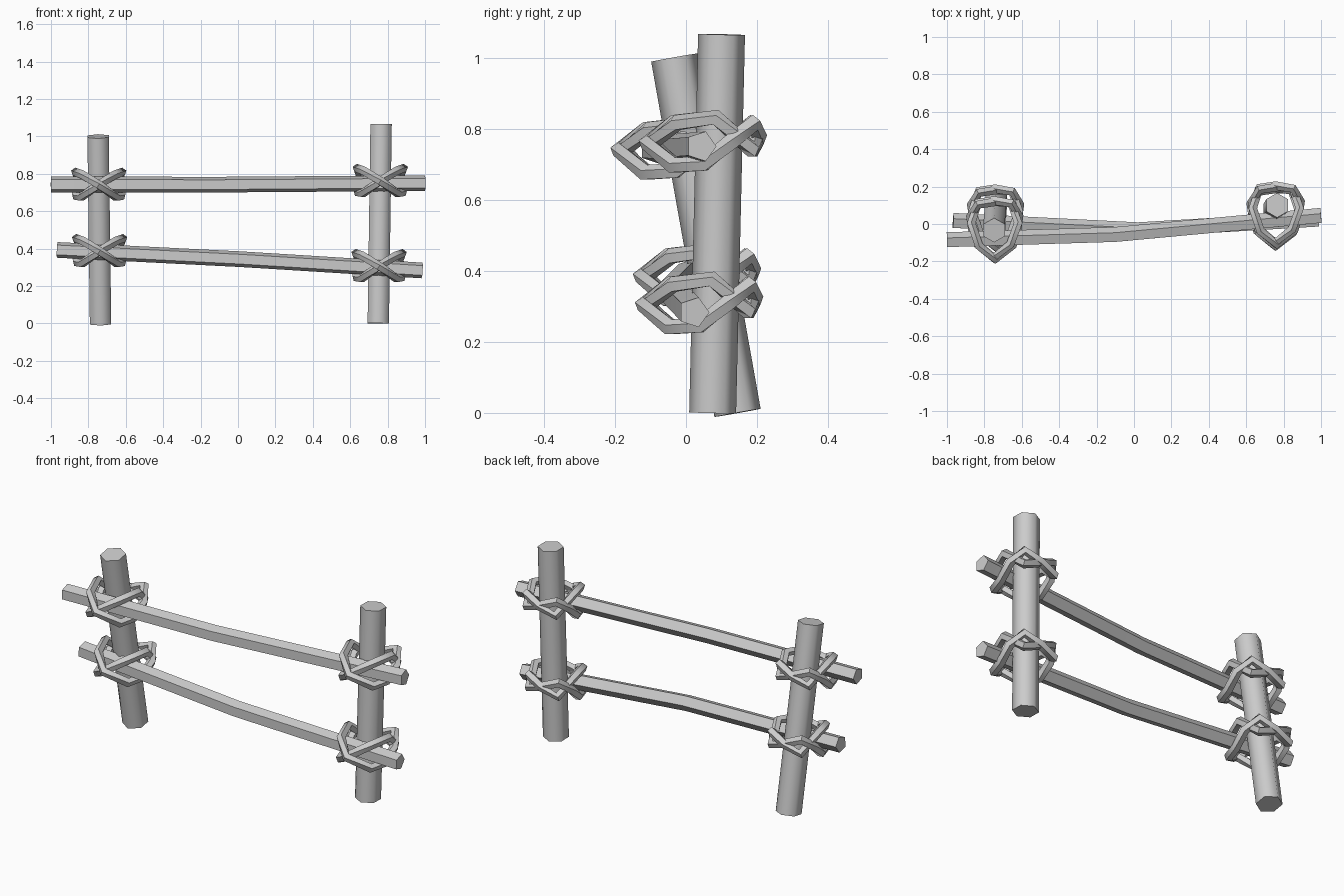
import bpy
import bmesh
from math import cos, sin, tau, radians
from mathutils import Vector

cube = bpy.data.objects.get("Cube")
if cube:
    bpy.data.objects.remove(cube, do_unlink=True)

grey = bpy.data.materials.new("plain grey")
grey.use_nodes = True
grey.diffuse_color = (0.6, 0.6, 0.6, 1)
grey.node_tree.nodes["Principled BSDF"].inputs["Base Color"].default_value = (0.6, 0.6, 0.6, 1)


def tube(name, path, radius, sides, ref, closed=False):
    """Sweep a regular polygon along a path, with one corner towards ref."""
    pts = [Vector(p) for p in path]
    n = len(pts)
    bm = bmesh.new()
    rings = []
    for i, p in enumerate(pts):
        before = pts[i - 1] if closed or i else p
        after = pts[(i + 1) % n] if closed or i < n - 1 else p
        t = (after - before).normalized()
        u = Vector(ref)
        u = (u - t * u.dot(t)).normalized()
        v = t.cross(u)
        rings.append([bm.verts.new(p + radius * (u * cos(tau * k / sides) + v * sin(tau * k / sides)))
                      for k in range(sides)])
    pairs = list(zip(rings, rings[1:]))
    if closed:
        pairs.append((rings[-1], rings[0]))
    else:
        bm.faces.new(rings[0][::-1])
        bm.faces.new(rings[-1])
    for a, b in pairs:
        for k in range(sides):
            j = (k + 1) % sides
            bm.faces.new((a[k], a[j], b[j], b[k]))
    bmesh.ops.recalc_face_normals(bm, faces=bm.faces)
    mesh = bpy.data.meshes.new(name)
    bm.to_mesh(mesh)
    bm.free()
    mesh.materials.append(grey)
    obj = bpy.data.objects.new(name, mesh)
    bpy.context.collection.objects.link(obj)
    bpy.ops.object.select_all(action="DESELECT")
    obj.select_set(True)
    bpy.context.view_layer.objects.active = obj
    bpy.ops.object.shade_smooth_by_angle(angle=radians(61))
    return obj


# Leaning posts
posts = {
    "left": (Vector((0.75, 0.075, 0)), Vector((0.765, 0.1, 1.065))),
    "right": (Vector((-0.735, 0.145, 0)), Vector((-0.748, -0.033, 1.0))),
}
for side, ends in posts.items():
    tube(side + "_post", ends, 0.066, 6, (0, 1, 0))

# Slightly bowed rails
tube("upper_rail", [(-1, -0.088, 0.743), (-0.1, -0.06, 0.742), (1, 0.042, 0.75)], 0.044, 5, (0, 1, 0))
tube("lower_rail", [(-0.967, 0.015, 0.393), (0.02, -0.035, 0.343), (0.985, 0.022, 0.283)], 0.044, 5, (0, 1, 0))

# Rope loop around one joint, relative to the post axis
loop = [(0, -0.19, 0), (0.085, -0.12, 0.055), (0.125, -0.01, 0.07), (0.09, 0.095, -0.02),
        (0, 0.105, 0.015), (-0.09, 0.09, 0.055), (-0.13, 0.03, 0), (-0.12, -0.04, -0.06),
        (-0.095, -0.12, -0.065)]

# Two mirrored loops cross at every joint
for side, level, z in (("left", "upper", 0.76), ("left", "lower", 0.305),
                       ("right", "upper", 0.74), ("right", "lower", 0.385)):
    foot, head = posts[side]
    centre = foot.lerp(head, z / head.z)
    centre.z = z
    for turn, mirror, grow in (("first", 1, 1), ("second", -1, 1.07)):
        path = [centre + Vector((x * mirror, y * grow, h)) for x, y, h in loop]
        tube(f"{side}_{level}_{turn}_lashing", path, 0.024, 5, (0, 0, 1), closed=True)
